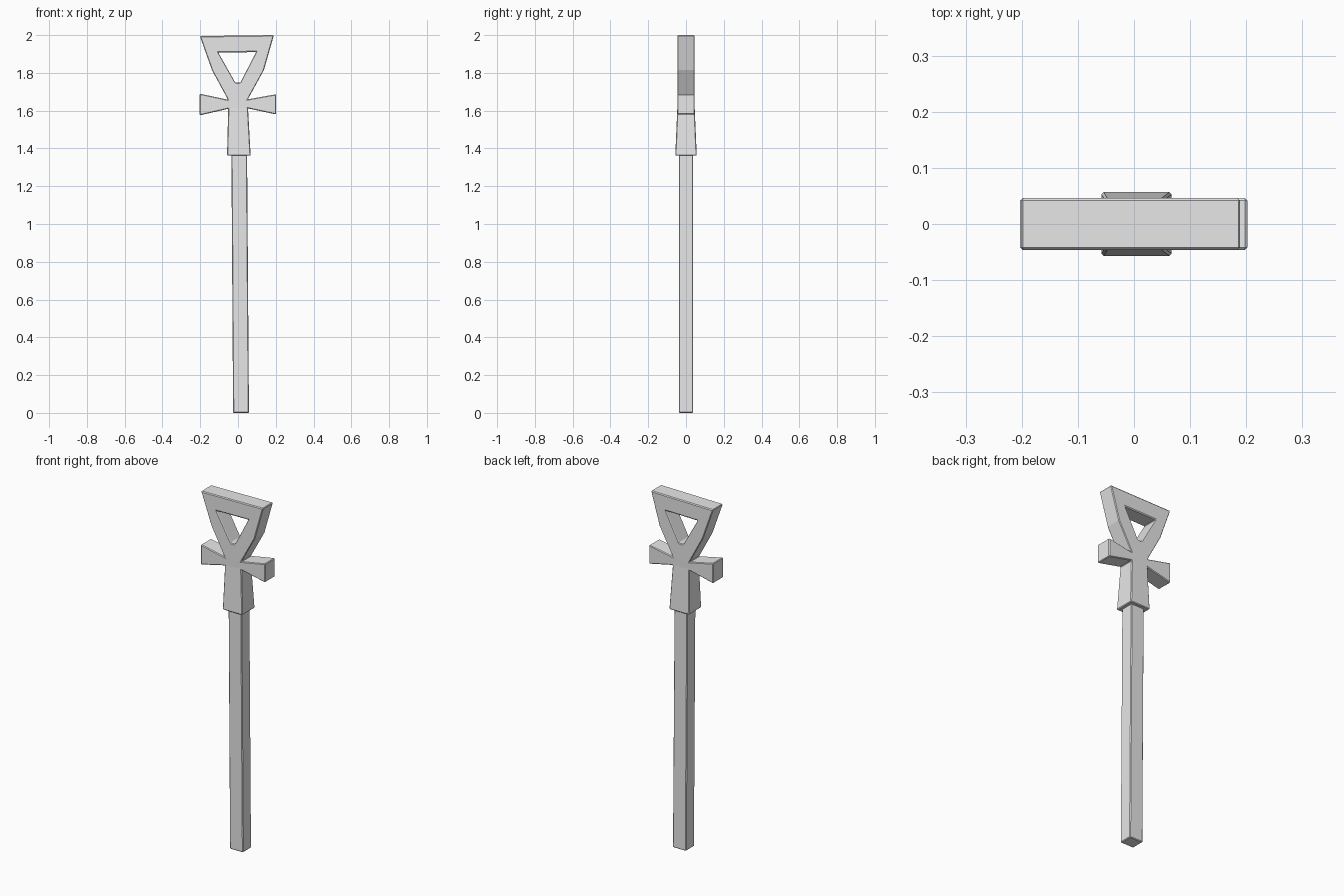
import bpy, bmesh

cube = bpy.data.objects.get("Cube")
if cube:
    bpy.data.objects.remove(cube, do_unlink=True)

grey = bpy.data.materials.new("plain_grey")
grey.use_nodes = True
grey.diffuse_color = (0.8, 0.8, 0.8, 1)
grey.node_tree.nodes["Principled BSDF"].inputs["Base Color"].default_value = (0.8, 0.8, 0.8, 1)


def slab(name, points, panels, bevel):
    """Thick plate from named (x, z, half depth) points joined by panels."""
    bm = bmesh.new()
    front = {k: bm.verts.new((x, -d, z)) for k, (x, z, d) in points.items()}
    back = {k: bm.verts.new((x, d, z)) for k, (x, z, d) in points.items()}
    edges = [(p[i - 1], p[i]) for p in panels for i in range(len(p))]
    for p in panels:
        bm.faces.new([front[k] for k in p])
        bm.faces.new([back[k] for k in reversed(p)])
    # Walls close every edge that belongs to only one panel
    for a, b in edges:
        if (b, a) not in edges:
            bm.faces.new((front[a], back[a], back[b], front[b]))
    bmesh.ops.recalc_face_normals(bm, faces=bm.faces)
    mesh = bpy.data.meshes.new(name)
    bm.to_mesh(mesh)
    bm.free()
    mesh.materials.append(grey)
    obj = bpy.data.objects.new(name, mesh)
    bpy.context.collection.objects.link(obj)
    mod = obj.modifiers.new("soft_edges", "BEVEL")
    mod.width = bevel
    mod.segments = 1
    mod.limit_method = "ANGLE"
    return obj


# Looped head with a triangular opening, two flared arms and a flared socket
D = 0.046
head_points = {
    "top_l": (-0.202, 1.995, D), "top_r": (0.19, 2.0, D),
    "side_l": (-0.138, 1.815, D), "side_r": (0.137, 1.815, D),
    "neck_l": (-0.053, 1.658, D), "neck_r": (0.052, 1.66, D),
    "hole_l": (-0.104, 1.907, D), "hole_r": (0.096, 1.91, D),
    "vee_l": (-0.014, 1.748, D), "vee_r": (0.012, 1.748, D),
    "arm_top_l": (-0.203, 1.69, D), "arm_top_r": (0.202, 1.687, D),
    "arm_low_l": (-0.203, 1.575, D), "arm_low_r": (0.202, 1.58, D),
    "waist_l": (-0.052, 1.61, D), "waist_r": (0.053, 1.612, D),
    "socket_l": (-0.058, 1.362, 0.057), "socket_r": (0.067, 1.362, 0.057),
}
head_panels = [
    ("top_l", "hole_l", "hole_r", "top_r"),
    ("top_l", "side_l", "vee_l", "hole_l"),
    ("side_l", "neck_l", "vee_l"),
    ("top_r", "hole_r", "vee_r", "side_r"),
    ("side_r", "vee_r", "neck_r"),
    ("vee_l", "neck_l", "neck_r", "vee_r"),
    ("neck_l", "waist_l", "waist_r", "neck_r"),
    ("neck_l", "arm_top_l", "arm_low_l", "waist_l"),
    ("neck_r", "waist_r", "arm_low_r", "arm_top_r"),
    ("waist_l", "socket_l", "socket_r", "waist_r"),
]
slab("looped_head", head_points, head_panels, 0.004)

# Long, slightly leaning square shaft
shaft_points = {
    "top_l": (-0.035, 1.38, 0.038), "top_r": (0.048, 1.38, 0.038),
    "low_l": (-0.026, 0, 0.038), "low_r": (0.058, 0, 0.038),
}
slab("shaft", shaft_points, [("top_l", "low_l", "low_r", "top_r")], 0.004)
